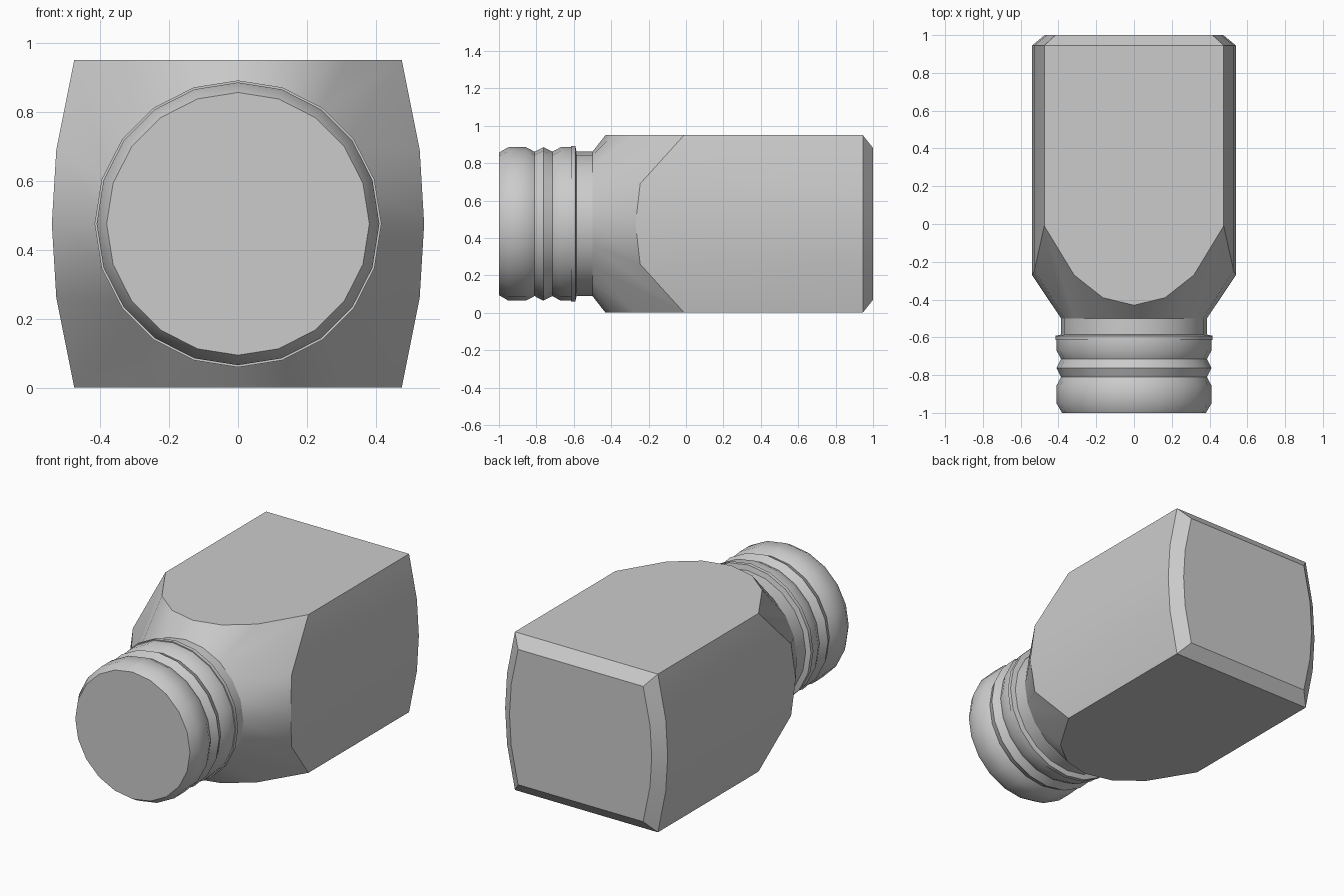
import bpy, bmesh, math

cube = bpy.data.objects.get("Cube")
if cube:
    bpy.data.objects.remove(cube)

SIDES = 20
MID_Z = 0.475

grey = bpy.data.materials.new("light grey")
grey.use_nodes = True
grey.diffuse_color = (0.6, 0.6, 0.6, 1)
grey.node_tree.nodes["Principled BSDF"].inputs["Base Color"].default_value = grey.diffuse_color


def circle(y, radius):
    """Ring around the long axis, starting at the top."""
    angles = [math.tau * i / SIDES for i in range(SIDES)]
    return [(radius * math.sin(a), y, MID_Z + radius * math.cos(a)) for a in angles]


def mirrored(quarter):
    """Full ring from one quarter of (x, y, height) points, top to side."""
    right = quarter + [(x, y, -h) for x, y, h in quarter[-2::-1]]
    full = right + [(-x, y, h) for x, y, h in right[-2:0:-1]]
    return [(x, y, MID_Z + h) for x, y, h in full]


def loft(name, rings, cap_front=False, cap_back=False):
    bm = bmesh.new()
    loops = [[bm.verts.new(p) for p in ring] for ring in rings]
    for a, b in zip(loops, loops[1:]):
        for i in range(SIDES):
            j = (i + 1) % SIDES
            bm.faces.new((a[i], a[j], b[j], b[i]))
    if cap_front:
        bm.faces.new(loops[0][::-1])
    if cap_back:
        bm.faces.new(loops[-1])
    mesh = bpy.data.meshes.new(name)
    bm.to_mesh(mesh)
    bm.free()
    mesh.materials.append(grey)
    obj = bpy.data.objects.new(name, mesh)
    bpy.context.collection.objects.link(obj)
    bpy.ops.object.select_all(action="DESELECT")
    obj.select_set(True)
    bpy.context.view_layer.objects.active = obj
    bpy.ops.object.shade_smooth_by_angle(angle=math.radians(30))
    return obj


# Ribbed cap and neck: (y, radius) profile
NECK = 0.386
RIB = 0.41
profile = [(-1, 0.381), (-0.95, RIB), (-0.855, RIB), (-0.81, NECK), (-0.763, RIB),
           (-0.715, NECK), (-0.67, RIB), (-0.615, RIB), (-0.615, 0.416),
           (-0.592, 0.416), (-0.585, NECK), (-0.5, NECK)]
loft("ribbed_neck", [circle(y, r) for y, r in profile], cap_front=True)

# Body: flat top and bottom, bowed sides, scalloped shoulder, bevelled base
section = [(0, 0.475), (0.165, 0.475), (0.317, 0.475), (0.475, 0.475), (0.527, 0.215), (0.54, 0)]
shoulder_y = [-0.43, -0.39, -0.27, -0.01, -0.245, -0.27]
shoulder = mirrored([(x, y, h) for (x, h), y in zip(section, shoulder_y)])
base_edge = mirrored([(x, 0.945, h) for x, h in section])
base = mirrored([(x * 0.875, 1, h * 0.855) for x, h in section])
loft("bottle_body", [circle(-0.5, NECK), shoulder, base_edge, base], cap_back=True)
